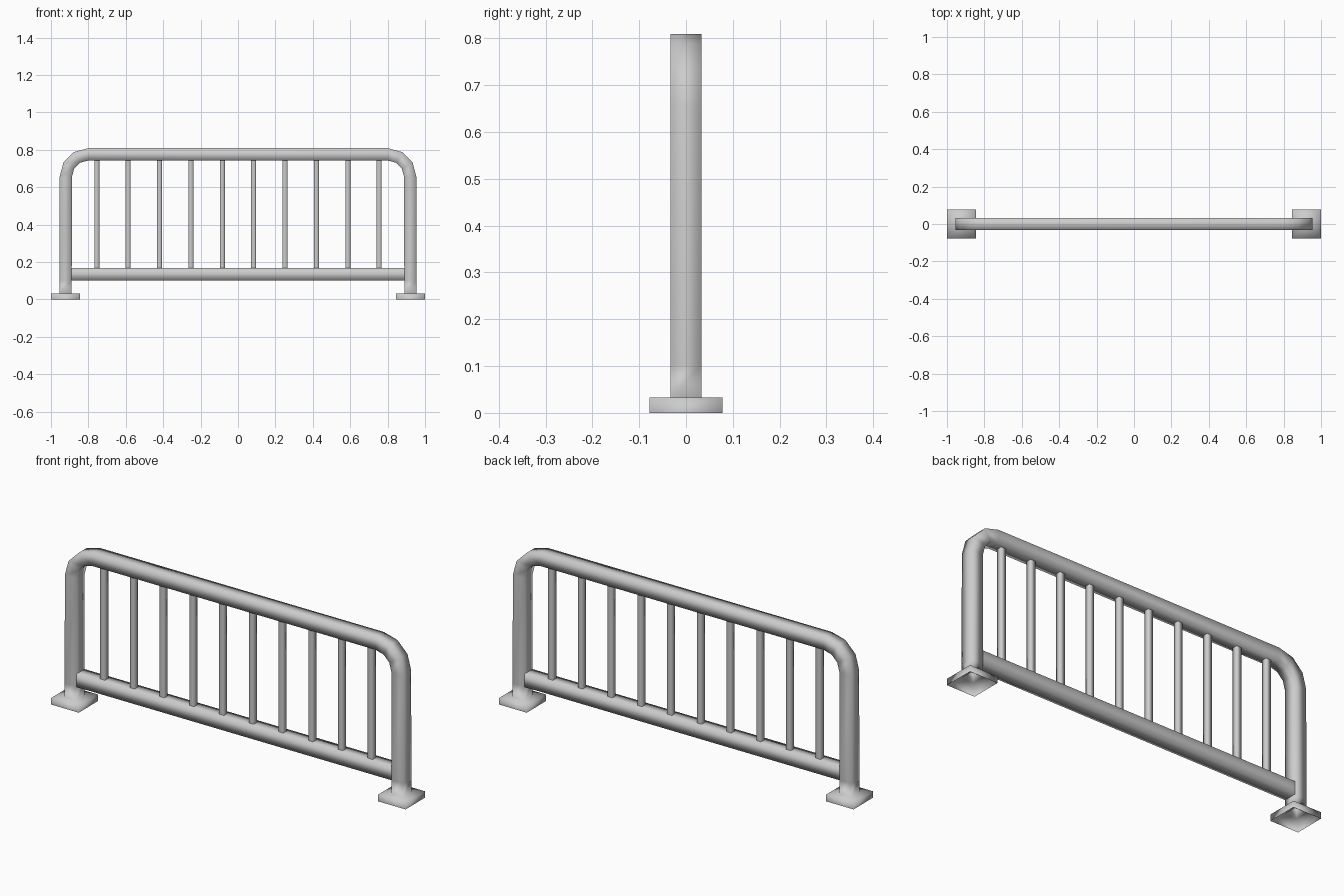
import bpy, bmesh
from math import sin, cos, radians

if "Cube" in bpy.data.objects:
    bpy.data.objects.remove(bpy.data.objects["Cube"])

HALF = 0.033         # half thickness of the main square tube
POST_X = 0.922       # post centre
FOOT = 0.078         # half width of a foot plate


def make_object(name, bm):
    bmesh.ops.recalc_face_normals(bm, faces=bm.faces)
    for f in bm.faces:
        f.smooth = True
    me = bpy.data.meshes.new(name)
    bm.to_mesh(me)
    bm.free()
    ob = bpy.data.objects.new(name, me)
    bpy.context.collection.objects.link(ob)
    return ob


def skin(name, rings):
    """Bridge rectangular rings given as (outer xz, inner xz, half depth)."""
    bm = bmesh.new()
    loops = []
    for (ox, oz), (ix, iz), d in rings:
        loops.append([bm.verts.new(p) for p in
                      ((ox, -d, oz), (ox, d, oz), (ix, d, iz), (ix, -d, iz))])
    for a, b in zip(loops, loops[1:]):
        for i in range(4):
            j = (i + 1) % 4
            bm.faces.new((a[i], a[j], b[j], b[i]))
    return make_object(name, bm)


def level(z, half):
    return ((POST_X + half, z), (POST_X - half, z), half)


# Bent frame: hollow foot plate, post, rounded corner, then mirrored side
half_rings = [level(0, FOOT), level(0.033, FOOT), level(0.033, HALF), level(0.102, HALF)]
cx, cz, bend = 0.80, 0.655, 0.121
for deg in (0, 30, 60, 90):
    c, s = cos(radians(deg)), sin(radians(deg))
    ro, ri = bend + HALF, bend - HALF
    half_rings.append(((cx + ro * c, cz + ro * s), (cx + ri * c, cz + ri * s), HALF))
other = [((-o[0], o[1]), (-i[0], i[1]), d) for o, i, d in reversed(half_rings)]
skin("frame_with_feet", half_rings + other)

# Bottom rail between the posts
end = POST_X - HALF
skin("bottom_rail", [((x, 0.168), (x, 0.102), HALF) for x in (-end, end)])

# Ten thin square upright bars
for n in range(10):
    x, r = -0.755 + n * 1.51 / 9, 0.0135
    skin(f"upright_bar_{n + 1}", [((x + r, z), (x - r, z), r) for z in (0.166, 0.745)])
